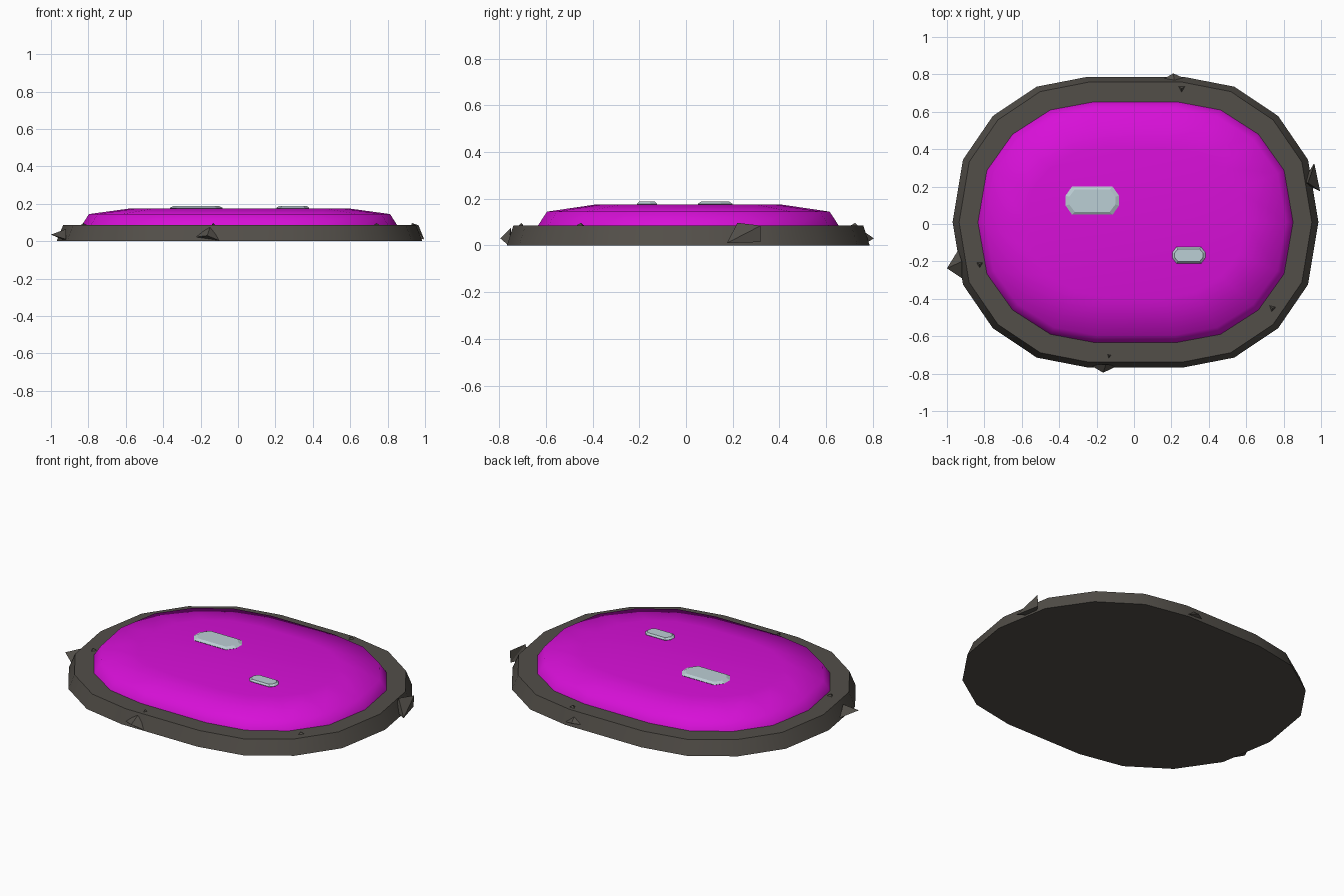
import bpy, math

if "Cube" in bpy.data.objects:
    bpy.data.objects.remove(bpy.data.objects["Cube"], do_unlink=True)


def material(name, rgb, rough=0.7):
    m = bpy.data.materials.new(name)
    m.use_nodes = True
    m.diffuse_color = (*rgb, 1)
    bsdf = m.node_tree.nodes["Principled BSDF"]
    bsdf.inputs["Base Color"].default_value = (*rgb, 1)
    bsdf.inputs["Roughness"].default_value = rough
    return m


STONE = material("dark stone", (0.085, 0.077, 0.066))
LIQUID = material("magenta liquid", (0.68, 0.005, 0.68))
GLINT = material("pale glint", (0.5, 0.62, 0.66))


def make(name, verts, faces, mat, angle):
    mesh = bpy.data.meshes.new(name)
    mesh.from_pydata(verts, [], faces)
    mesh.materials.append(mat)
    ob = bpy.data.objects.new(name, mesh)
    bpy.context.collection.objects.link(ob)
    bpy.ops.object.select_all(action='DESELECT')
    ob.select_set(True)
    bpy.context.view_layer.objects.active = ob
    # make normals point outwards
    bpy.ops.object.mode_set(mode='EDIT')
    bpy.ops.mesh.select_all(action='SELECT')
    bpy.ops.mesh.normals_make_consistent(inside=False)
    bpy.ops.object.mode_set(mode='OBJECT')
    if angle:
        bpy.ops.object.shade_smooth_by_angle(angle=math.radians(angle))
    return ob


def mirrored(quarter):
    """Full outline from the points of its +x +y quarter, listed from +x to +y."""
    half = quarter + [(-x, y) for x, y in reversed(quarter)]
    lower = [(x, -y) for x, y in reversed(half) if y > 0]
    return half + lower


def stack(name, outline, centre, levels, mat, angle):
    """Closed solid from scaled copies of an outline: levels are (half x, half y, z)."""
    n = len(outline)
    cx, cy = centre
    verts = [(cx + x * sx, cy + y * sy, z) for sx, sy, z in levels for x, y in outline]
    faces = [list(range(n))[::-1], [n * (len(levels) - 1) + i for i in range(n)]]
    for k in range(len(levels) - 1):
        for i in range(n):
            j = (i + 1) % n
            faces.append((k * n + i, k * n + j, k * n + n + j, k * n + n + i))
    return make(name, verts, faces, mat, angle)


# Stone rim and liquid pool share one rounded outline
oval = mirrored([(1, 0), (0.943, 0.43), (0.78, 0.73), (0.54, 0.932), (0.262, 1)])
centre = (0.008, 0.01)
stack("stone_rim", oval, centre, [(0.978, 0.777, 0), (0.943, 0.749, 0.086)], STONE, 30)
stack("liquid_pool", oval, centre,
      [(0.845, 0.645, 0.08), (0.842, 0.643, 0.087), (0.805, 0.605, 0.145),
       (0.585, 0.4, 0.175)], LIQUID, 60)

# Glints floating on the liquid
octagon = mirrored([(1, 0.35), (0.76, 1)])
for name, c, hx, hy in (("large_glint", (-0.223, 0.125), 0.143, 0.075),
                        ("small_glint", (0.293, -0.167), 0.088, 0.043)):
    stack(name, octagon, c,
          [(hx * 0.9, hy * 0.9, 0.168), (hx, hy, 0.178), (hx * 0.86, hy * 0.8, 0.188)],
          GLINT, 0)


def shard(name, *points):
    make(name, points, [(0, 1, 2), (0, 1, 3), (1, 2, 3), (0, 2, 3)], STONE, 0)


# Broken stone shards sticking out of the rim: three outer corners, then the buried one
shard("front_shard", (-0.24, -0.75, 0.02), (-0.15, -0.75, 0.075),
      (-0.09, -0.76, 0), (-0.165, -0.795, 0.03))
shard("back_shard", (0.13, 0.76, 0.02), (0.29, 0.77, 0.01),
      (0.22, 0.74, 0.075), (0.21, 0.805, 0.03))
shard("right_shard", (-0.94, -0.14, 0.01), (-0.92, -0.29, 0.01),
      (-0.92, -0.2, 0.065), (-1.0, -0.237, 0.035))
shard("left_shard", (0.93, 0.22, 0.097), (0.96, 0.32, 0.015),
      (0.995, 0.175, 0.01), (0.9, 0.22, 0.02))
shard("left_shard_upper", (0.93, 0.22, 0.097), (0.965, 0.32, 0.085),
      (0.96, 0.32, 0.015), (0.995, 0.175, 0.01))

# Small chips on top of the rim
for i, (x, y, turn) in enumerate(((0.255, 0.725, 0.5), (0.74, -0.45, 2.4),
                                  (-0.825, -0.215, 2.6), (-0.133, -0.705, 2.4))):
    r = 0.018 if i == 3 else 0.03
    corners = [(x + r * math.cos(turn + a), y + r * math.sin(turn + a), 0.08)
               for a in (0, 2.1, 4.2)]
    shard(f"rim_chip_{i + 1}", *corners, (x, y, 0.097))
